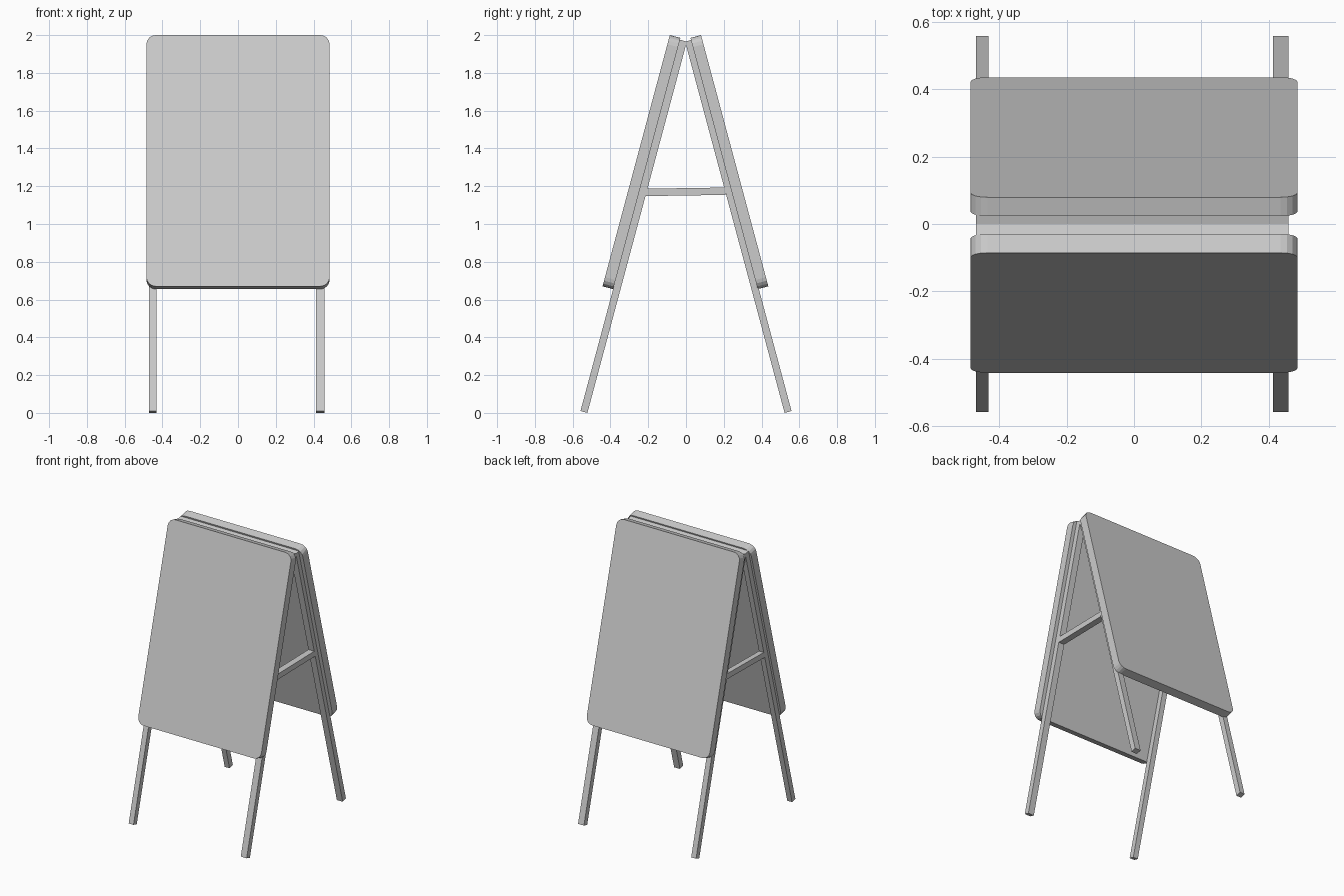
import bpy, bmesh, math
from mathutils import Matrix, Vector

if "Cube" in bpy.data.objects:
    bpy.data.objects.remove(bpy.data.objects["Cube"])

TILT = math.radians(15)
# x ranges of the left and right legs
LEGS = {"left": (-0.47, -0.432), "right": (0.413, 0.459)}


def side_matrix(sign):
    """Leaning frame: local z runs up the leg, local -y points outward."""
    front = Matrix.Translation((0, -0.522, 0)) @ Matrix.Rotation(-TILT, 4, 'X')
    return front if sign < 0 else Matrix.Rotation(math.pi, 4, 'Z') @ front


def add_prism(name, outline, y0, y1, matrix):
    """Extrude an outline in the local xz plane from y0 to y1."""
    bm = bmesh.new()
    face = bm.faces.new([bm.verts.new((x, y0, z)) for x, z in outline])
    ext = bmesh.ops.extrude_face_region(bm, geom=[face])
    verts = [v for v in ext["geom"] if isinstance(v, bmesh.types.BMVert)]
    bmesh.ops.translate(bm, verts=verts, vec=(0, y1 - y0, 0))
    bm.transform(matrix)
    bmesh.ops.recalc_face_normals(bm, faces=bm.faces)
    mesh = bpy.data.meshes.new(name)
    bm.to_mesh(mesh)
    bm.free()
    obj = bpy.data.objects.new(name, mesh)
    bpy.context.collection.objects.link(obj)
    return obj


def rect(x0, x1, z0, z1):
    return [(x0, z0), (x1, z0), (x1, z1), (x0, z1)]


def rounded_rect(x0, x1, z0, z1, r, steps=4):
    pts = []
    corners = [(x1 - r, z1 - r), (x0 + r, z1 - r), (x0 + r, z0 + r), (x1 - r, z0 + r)]
    for i, (cx, cz) in enumerate(corners):
        for k in range(steps + 1):
            a = math.pi / 2 * (i + k / steps)
            pts.append((cx + r * math.cos(a), cz + r * math.sin(a)))
    return pts


for label, sign in (("front", -1), ("back", 1)):
    m = side_matrix(sign)
    # the back half is turned around, so x ranges are flipped for it
    fx = -sign

    # legs
    for side, (a, b) in LEGS.items():
        x0, x1 = sorted((a * fx, b * fx))
        add_prism(f"{label}_{side}_leg", rect(x0, x1, 0, 2.035), -0.038, 0, m)

    # rail joining the two legs at the top
    x0, x1 = sorted((LEGS["left"][1] * fx, LEGS["right"][0] * fx))
    add_prism(f"{label}_top_rail", rect(x0, x1, 1.995, 2.035), -0.038, 0, m)

    # rounded display board
    shift = Matrix.Translation((0, -0.006 if sign > 0 else 0, 0))
    add_prism(f"{label}_board", rounded_rect(-0.485, 0.485, 0.668, 2.045, 0.05),
              -0.096, -0.038, shift @ m)

# spreader bars between front and back legs, rising slightly to the back
for side, (a, b) in LEGS.items():
    shear = Matrix.Identity(4)
    shear[2][1] = 0.015
    add_prism(f"{side}_spreader", rect(a, b, 1.151, 1.19), -0.215, 0.21, shear)
